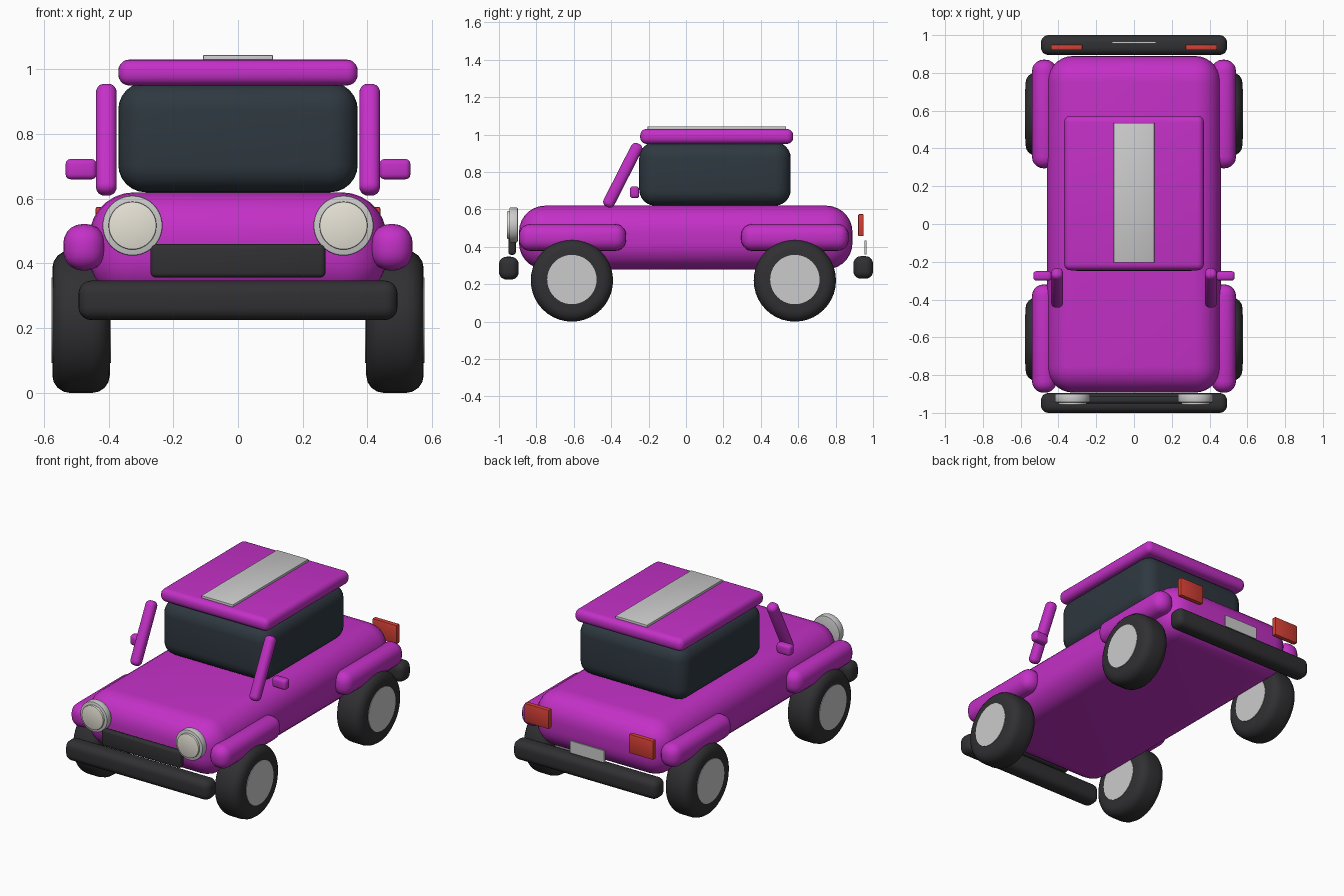
import bpy
from math import pi, radians

if "Cube" in bpy.data.objects:
    bpy.data.objects.remove(bpy.data.objects["Cube"])


def material(name, rgb):
    m = bpy.data.materials.new(name)
    m.diffuse_color = (*rgb, 1)
    m.use_nodes = True
    m.node_tree.nodes["Principled BSDF"].inputs["Base Color"].default_value = m.diffuse_color
    return m


PAINT = material("magenta_paint", (0.55, 0.03, 0.57))
GLASS = material("dark_glass", (0.028, 0.04, 0.052))
RUBBER = material("black_rubber", (0.03, 0.03, 0.033))
RED = material("red_lens", (0.65, 0.05, 0.035))
CREAM = material("cream_lens", (0.8, 0.77, 0.68))


def finish(ob, name, mat, bevel, segments):
    ob.name = name
    if mat:
        ob.data.materials.append(mat)
    bpy.ops.object.transform_apply(location=False, rotation=False, scale=True)
    if bevel:
        b = ob.modifiers.new("bevel", "BEVEL")
        b.width, b.segments = bevel, segments
        b.limit_method, b.angle_limit = "ANGLE", radians(40)
        bpy.ops.object.modifier_apply(modifier="bevel")
    bpy.ops.object.shade_smooth_by_angle(angle=radians(35))
    return ob


def box(name, x, y, z, mat=None, bevel=0.0, segments=5, tilt=0.0):
    """Box from (min, max) pairs, optionally tilted about x."""
    mid = [(a + b) / 2 for a, b in (x, y, z)]
    bpy.ops.mesh.primitive_cube_add(size=1, location=mid, rotation=(tilt, 0, 0))
    ob = bpy.context.object
    ob.scale = [b - a for a, b in (x, y, z)]
    return finish(ob, name, mat, bevel, segments)


def disc(name, loc, radius, depth, axis, mat=None, bevel=0.0, segments=4):
    rot = (0, pi / 2, 0) if axis == "x" else (pi / 2, 0, 0)
    bpy.ops.mesh.primitive_cylinder_add(vertices=40, radius=radius, depth=depth,
                                        location=loc, rotation=rot)
    return finish(bpy.context.object, name, mat, bevel, segments)


def span(side, a, b):
    return tuple(sorted((side * a, side * b)))


# Body, cabin and roof
box("body", (-0.46, 0.46), (-0.893, 0.89), (0.28, 0.62), PAINT, 0.14, 7)
box("cabin", (-0.37, 0.37), (-0.25, 0.56), (0.62, 0.96), GLASS, 0.085, 6)
box("roof", (-0.37, 0.37), (-0.245, 0.573), (0.95, 1.03), PAINT, 0.034)
box("roof_stripe", (-0.108, 0.108), (-0.205, 0.535), (1.02, 1.044), None, 0.003, 2)

# Bumpers, grille and plate
box("front_bumper", (-0.493, 0.493), (-1.0, -0.895), (0.225, 0.347), RUBBER, 0.04)
box("rear_bumper", (-0.493, 0.493), (0.895, 1.0), (0.23, 0.35), RUBBER, 0.04)
box("grille", (-0.27, 0.27), (-0.95, -0.91), (0.357, 0.46), RUBBER, 0.014, 3)
box("rear_plate", (-0.117, 0.117), (0.955, 0.965), (0.36, 0.435))

for side, tag in ((-1, "left"), (1, "right")):
    # Windscreen posts and mirrors
    box("windscreen_post_" + tag, span(side, 0.375, 0.439), (-0.37, -0.306),
        (0.594, 0.971), PAINT, 0.027, tilt=-radians(27))
    box("mirror_" + tag, span(side, 0.437, 0.533), (-0.3, -0.25), (0.66, 0.723),
        PAINT, 0.016, 3)

    # Lights
    disc("headlight_ring_" + tag, (side * 0.326, -0.922, 0.517), 0.093, 0.045, "y",
         None, 0.006, 2)
    disc("headlight_lens_" + tag, (side * 0.326, -0.935, 0.517), 0.074, 0.044, "y",
         CREAM, 0.004, 2)
    box("tail_light_" + tag, span(side, 0.273, 0.44), (0.92, 0.95), (0.457, 0.575),
        RED, 0.006, 2)

    # Fenders and wheels
    for end, y_fender, y_wheel in (("front", (-0.893, -0.32), -0.61),
                                   ("rear", (0.295, 0.87), 0.582)):
        box(f"fender_{end}_{tag}", span(side, 0.41, 0.54), y_fender, (0.378, 0.522),
            PAINT, 0.06)
        disc(f"tyre_{end}_{tag}", (side * 0.485, y_wheel, 0.22), 0.22, 0.178, "x",
             RUBBER, 0.055)
        disc(f"hub_{end}_{tag}", (side * 0.485, y_wheel, 0.225), 0.132, 0.184, "x")
